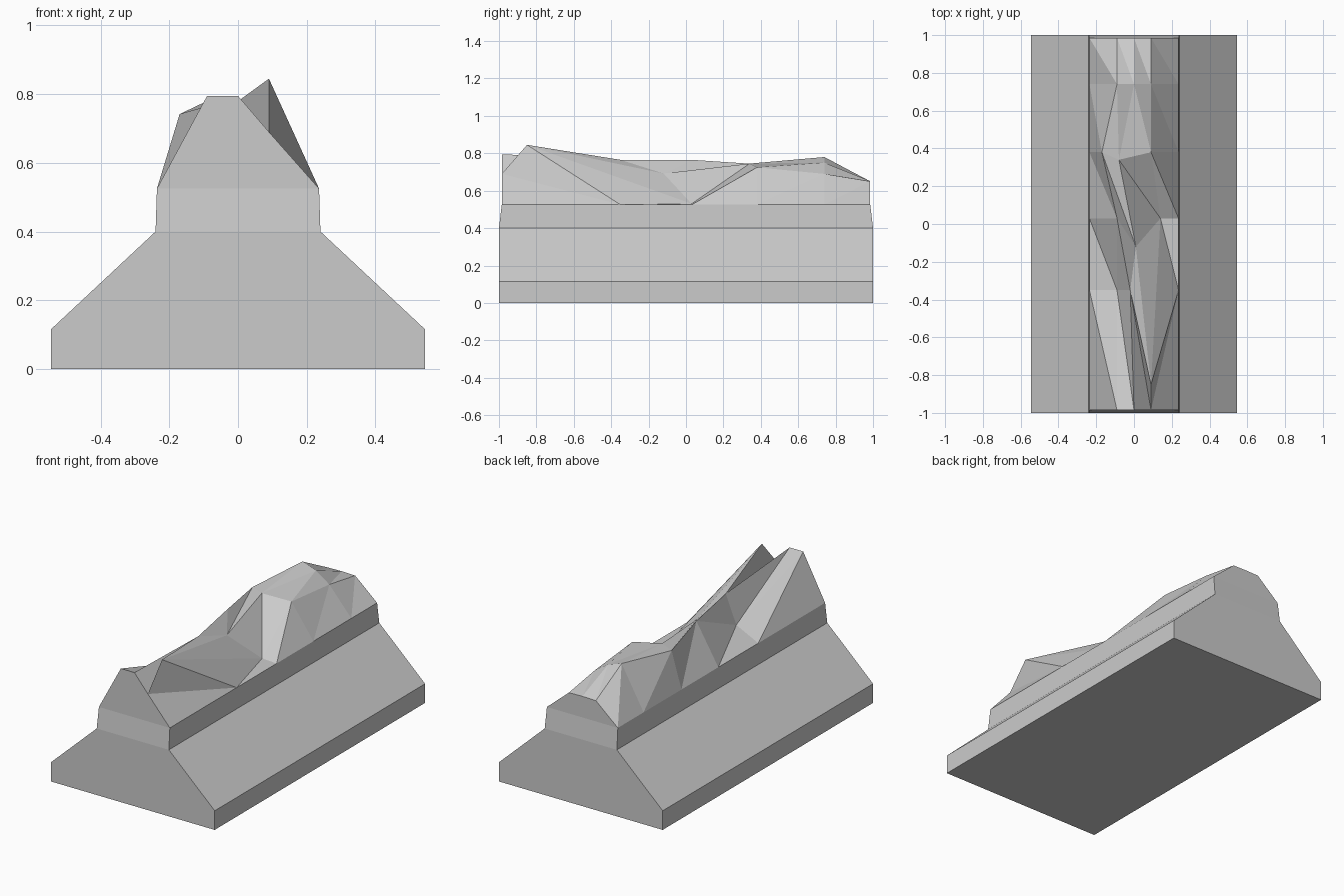
import bpy, bmesh

if "Cube" in bpy.data.objects:
    bpy.data.objects.remove(bpy.data.objects["Cube"])


def finish(name, bm):
    bmesh.ops.recalc_face_normals(bm, faces=bm.faces)
    mesh = bpy.data.meshes.new(name)
    bm.to_mesh(mesh)
    bm.free()
    obj = bpy.data.objects.new(name, mesh)
    bpy.context.collection.objects.link(obj)
    return obj


# Sloped plinth: stacked rectangles (half width, half length, height)
RINGS = [(0.545, 1.0, 0.0), (0.545, 1.0, 0.115),
         (0.24, 1.0, 0.40), (0.236, 0.985, 0.525)]
bm = bmesh.new()
rings = [[bm.verts.new((sx * w, sy * d, z))
          for sx, sy in ((-1, -1), (1, -1), (1, 1), (-1, 1))]
         for w, d, z in RINGS]
for a, b in zip(rings, rings[1:]):
    for i in range(4):
        j = (i + 1) % 4
        bm.faces.new((a[i], a[j], b[j], b[i]))
bm.faces.new(rings[0][::-1])
bm.faces.new(rings[-1])
finish("sloped_plinth", bm)

# Rough crest: rows from front to back, each with left, middle, right points
RIM_W, RIM_Z = 0.236, 0.525
ROWS = [
    (-0.985, (-0.09, -0.985, 0.795), (0.0, -0.985, 0.795), (0.09, -0.985, 0.69)),
    (-0.35, (-0.09, -0.35, 0.595), (-0.02, -0.35, 0.765), (0.09, -0.85, 0.845)),
    (0.03, (-0.09, 0.03, 0.765), (0.01, -0.12, 0.692), (0.14, 0.03, 0.53)),
    (0.38, (-0.17, 0.38, 0.742), (-0.08, 0.34, 0.745), (0.09, 0.38, 0.725)),
    (0.74, (-0.09, 0.74, 0.78), (0.0, 0.74, 0.75), (0.09, 0.74, 0.69)),
    (0.985, (-0.09, 0.985, 0.65), (0.0, 0.985, 0.652), (0.09, 0.985, 0.65)),
]
bm = bmesh.new()
grid = [[bm.verts.new(p) for p in
         ((-RIM_W, y, RIM_Z), *pts, (RIM_W, y, RIM_Z))]
        for y, *pts in ROWS]
for i in range(len(grid) - 1):
    for j in range(4):
        a, b = grid[i][j], grid[i][j + 1]
        c, d = grid[i + 1][j + 1], grid[i + 1][j]
        if (i, j) == (0, 3):          # flank below the front peak
            tris = ((a, b, c), (a, c, d))
        else:
            tris = ((a, b, d), (b, c, d))
        for t in tris:
            bm.faces.new(t)
# End walls and underside of the crest
bm.faces.new(grid[0][::-1])
bm.faces.new(grid[-1])
bm.faces.new([r[0] for r in grid] + [r[-1] for r in reversed(grid)])
finish("rough_crest", bm)
